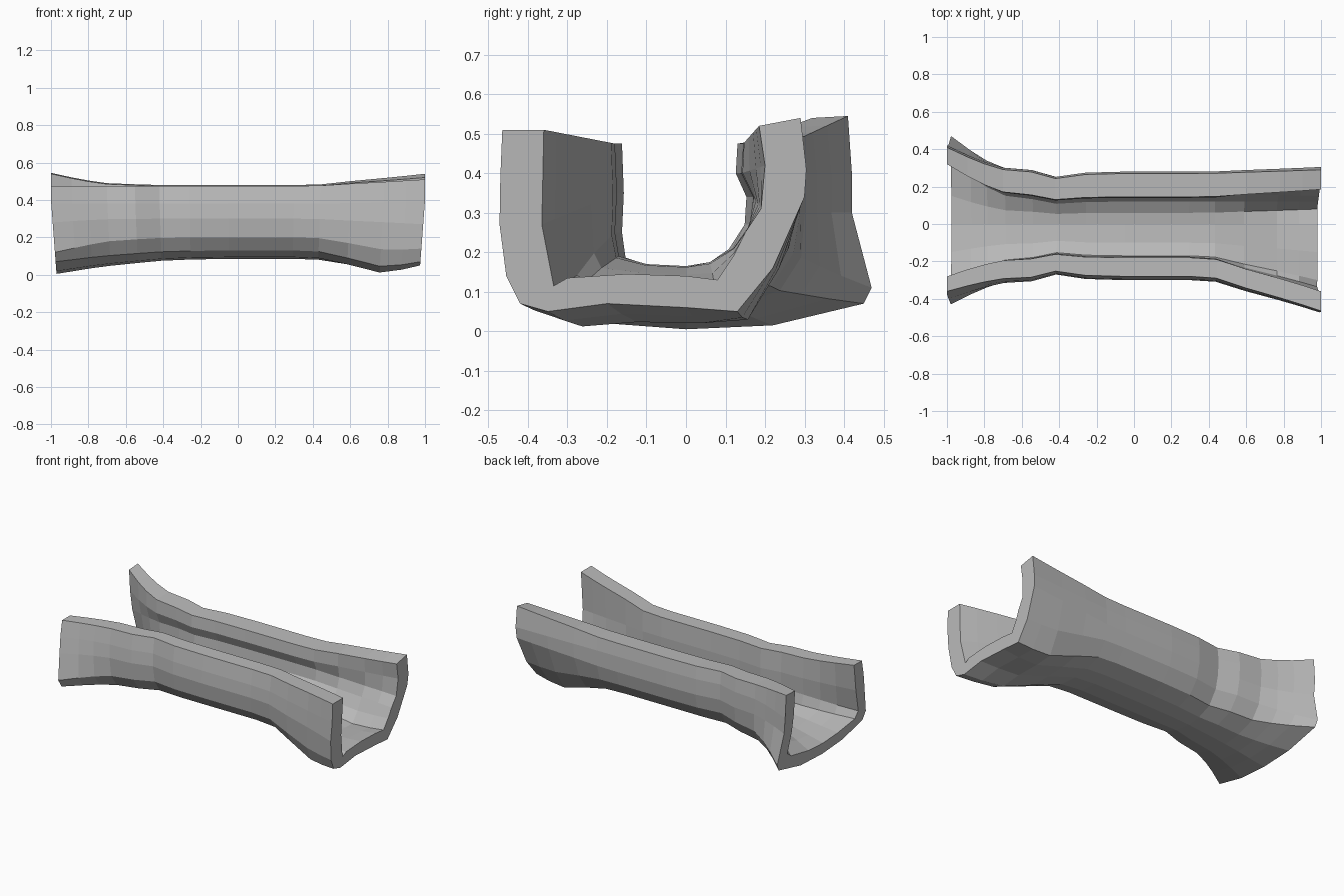
import bpy
import bmesh

if "Cube" in bpy.data.objects:
    bpy.data.objects.remove(bpy.data.objects["Cube"], do_unlink=True)

# Cross-sections (y, z): outside from front rim to back rim, then inside back again
LEFT_END = [
    (-.36, .475), (-.38, .38), (-.40, .28), (-.43, .12), (-.40, .07), (-.2, .02), (0, .005),
    (.22, .015), (.45, .07), (.47, .11), (.42, .3), (.42, .4), (.41, .545),
    (.32, .54), (.33, .4), (.34, .28), (.37, .15), (.33, .12), (.15, .085),
    (0, .075), (-.15, .085), (-.32, .11), (-.35, .15), (-.31, .3), (-.28, .475)]
MIDDLE = [
    (-.28, .475), (-.295, .38), (-.30, .3), (-.285, .2), (-.23, .13), (-.12, .095), (0, .085),
    (.1, .095), (.2, .13), (.26, .21), (.28, .3), (.28, .4), (.27, .48),
    (.145, .475), (.14, .4), (.17, .34), (.165, .27), (.12, .21), (.06, .175),
    (0, .165), (-.1, .17), (-.17, .19), (-.18, .25), (-.175, .35), (-.18, .475)]
RIGHT_END = [
    (-.465, .51), (-.47, .39), (-.472, .27), (-.455, .14), (-.42, .07), (-.35, .05), (-.2, .07),
    (0, .06), (.13, .05), (.22, .16), (.30, .34), (.305, .41), (.29, .54),
    (.185, .52), (.2, .42), (.19, .31), (.15, .25), (.12, .19), (.08, .13),
    (0, .14), (-.15, .145), (-.3, .135), (-.335, .115), (-.365, .27), (-.36, .51)]

# Stations along the length: x, flare towards the end section, width factor, sag of the floor
STATIONS = [
    (-1, 1, 1, 0), (-.89, .63, 1, .015), (-.8, .37, 1, .025), (-.7, .15, 1, .035),
    (-.55, .06, 1, .025), (-.42, 0, .9, .015), (-.26, 0, .98, .005), (-.05, 0, 1, 0),
    (.15, 0, 1, 0), (.3, 0, 1, 0), (.44, .05, 1, .005), (.6, .34, 1, .035),
    (.78, .62, 1, .075), (.9, .82, 1, .04), (1, 1, 1, 0)]


def section(x, flare, width, sag):
    """Blend the middle section with the nearer end section."""
    end = LEFT_END if x < 0 else RIGHT_END
    points = []
    for (y0, z0), (y1, z1) in zip(MIDDLE, end):
        y = (y0 + (y1 - y0) * flare) * width
        z = z0 + (z1 - z0) * flare
        z -= sag * max(0, 1 - z / .25)
        lean = .97 + .03 * min(1, z / .4)
        points.append((x * lean, y, max(z, 0)))
    return points


def loft(name, sections, material):
    """Skin closed sections and cap both ends."""
    bm = bmesh.new()
    rings = [[bm.verts.new(p) for p in pts] for pts in sections]
    for a, b in zip(rings, rings[1:]):
        for i in range(len(a)):
            j = (i + 1) % len(a)
            bm.faces.new((a[i], a[j], b[j], b[i]))
    for ring in (rings[0], rings[-1]):
        bm.faces.new(ring)
    bmesh.ops.recalc_face_normals(bm, faces=bm.faces)
    mesh = bpy.data.meshes.new(name)
    bm.to_mesh(mesh)
    bm.free()
    mesh.materials.append(material)
    obj = bpy.data.objects.new(name, mesh)
    bpy.context.collection.objects.link(obj)
    return obj


grey = bpy.data.materials.new("plain_grey")
grey.use_nodes = True
colour = (.5, .5, .5, 1)
grey.diffuse_color = colour
grey.node_tree.nodes["Principled BSDF"].inputs["Base Color"].default_value = colour

# Open flared trough
loft("flared_trough", [section(*s) for s in STATIONS], grey)
